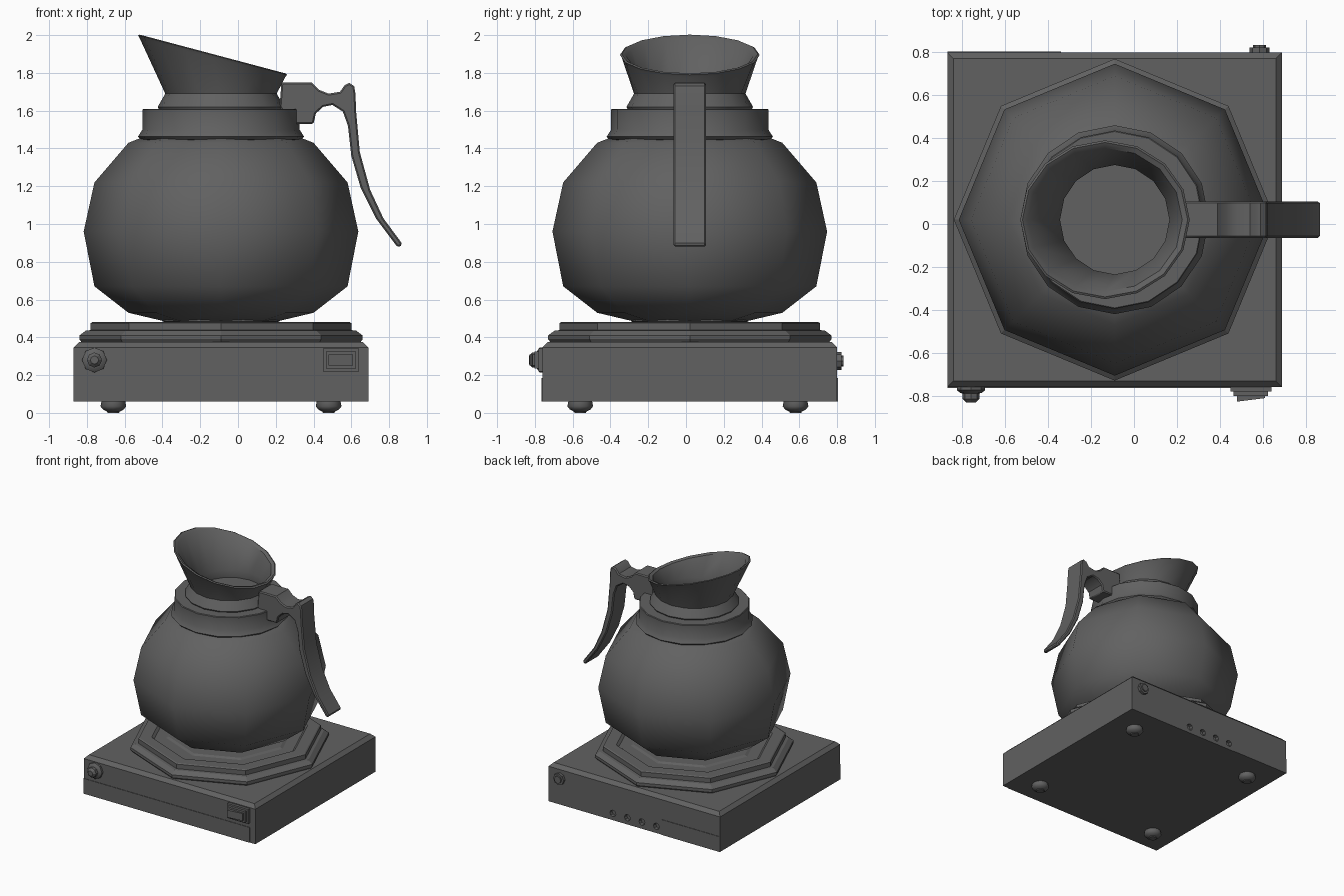
import bpy, bmesh, math
from mathutils import Matrix, Vector

if "Cube" in bpy.data.objects:
    bpy.data.objects.remove(bpy.data.objects["Cube"])

CX, CY = -0.09, 0.02          # shared axis of the pot and the warmer
mat = bpy.data.materials.new("dark grey")
mat.diffuse_color = (0.12, 0.12, 0.12, 1)
mat.use_nodes = True
mat.node_tree.nodes["Principled BSDF"].inputs["Base Color"].default_value = mat.diffuse_color


def finish(name, bm, angle=None):
    """Turn a bmesh into a named object; angle in degrees for smoothing."""
    bmesh.ops.recalc_face_normals(bm, faces=bm.faces)
    me = bpy.data.meshes.new(name)
    bm.to_mesh(me)
    bm.free()
    me.materials.append(mat)
    ob = bpy.data.objects.new(name, me)
    bpy.context.collection.objects.link(ob)
    if angle:
        bpy.ops.object.select_all(action='DESELECT')
        ob.select_set(True)
        bpy.context.view_layer.objects.active = ob
        bpy.ops.object.shade_smooth_by_angle(angle=math.radians(angle))
    return ob


def lathe(name, rings, n, angle=None, matrix=None):
    """Loft rings (radius, z[, y_radius, x_shift, slope]) and cap both ends."""
    bm = bmesh.new()
    loops = []
    for r, z, *rest in rings:
        ry, dx, slope = rest or (r, 0, 0)
        loop = []
        for i in range(n):
            a = 2 * math.pi * i / n
            x = r * math.cos(a)
            loop.append(bm.verts.new((x + dx, ry * math.sin(a), z - slope * x)))
        loops.append(loop)
    for a, b in zip(loops, loops[1:]):
        for i in range(n):
            j = (i + 1) % n
            bm.faces.new((a[i], a[j], b[j], b[i]))
    bm.faces.new(loops[0][::-1])
    bm.faces.new(loops[-1])
    bm.transform(matrix or Matrix.Translation((CX, CY, 0)))
    return finish(name, bm, angle)


def box(name, lo, hi):
    bm = bmesh.new()
    bmesh.ops.create_cube(bm, size=1)
    lo, hi = Vector(lo), Vector(hi)
    for v in bm.verts:
        v.co = (lo + hi) / 2 + v.co * (hi - lo)
    return finish(name, bm)


def prism(name, pts, axis, a, b, angle=None):
    """Extrude a 2D outline along x or y from a to b."""
    bm = bmesh.new()
    place = (lambda p, d: (d, p[0], p[1])) if axis == 'x' else (lambda p, d: (p[0], d, p[1]))
    v0 = [bm.verts.new(place(p, a)) for p in pts]
    v1 = [bm.verts.new(place(p, b)) for p in pts]
    bm.faces.new(v0)
    bm.faces.new(v1[::-1])
    for i in range(len(pts)):
        j = (i + 1) % len(pts)
        bm.faces.new((v0[i], v0[j], v1[j], v1[i]))
    return finish(name, bm, angle)


def facing(x, y, z, back):
    """Matrix that points a lathe's axis forward (-y) or back (+y)."""
    return Matrix.Translation((x, y, z)) @ Matrix.Rotation(math.radians(-90 if back else 90), 4, 'X')


# Warmer body: square slab with a chamfered top
H = 0.78
body = box("warmer_body", (CX - H, CY - H, 0.06), (CX + H, CY + H, 0.375))
bm = bmesh.new()
bm.from_mesh(body.data)
top = [e for e in bm.edges if all(v.co.z > 0.3 for v in e.verts)]
bmesh.ops.bevel(bm, geom=top, offset=0.028, segments=1, affect='EDGES')
bm.to_mesh(body.data)
bm.free()

# Lower trim strips on the front and on part of the back
box("front_trim", (CX - H, CY - H - 0.004, 0.06), (CX + H - 0.05, CY - H + 0.01, 0.185))
box("back_trim", (CX - H, CY + H - 0.01, 0.06), (-0.34, CY + H + 0.004, 0.185))

# Round vent holes in the back
for i in range(4):
    cut = lathe("vent_cutter", [(0.027, -0.03), (0.027, 0.03)], 8,
                matrix=facing(0.105 - 0.132 * i, CY + H, 0.115, True))
    cut.hide_render = True
    cut.hide_viewport = True
    mod = body.modifiers.new("vent", 'BOOLEAN')
    mod.operation = 'DIFFERENCE'
    mod.object = cut

# Feet
for x in (-0.66, 0.48):
    for y in (-0.56, 0.58):
        lathe("foot", [(0.03, 0.005), (0.055, 0.018), (0.068, 0.035), (0.062, 0.065)], 12, 50,
              Matrix.Translation((x, y, 0)))
        lathe("foot_pad", [(0.03, 0.0), (0.035, 0.012)], 12, 50, Matrix.Translation((x, y, 0)))

# Octagonal warming plate, stepped up to a rim and down inside it
lathe("warming_plate", [(0.735, 0.37), (0.75, 0.39), (0.75, 0.41), (0.715, 0.436), (0.69, 0.438),
                        (0.69, 0.475), (0.68, 0.481), (0.59, 0.481), (0.57, 0.465), (0.48, 0.465),
                        (0.46, 0.475), (0.36, 0.475)], 8)

# Front knob, back cord socket and rocker switch
lathe("knob", [(0.066, -0.01), (0.066, 0.015), (0.05, 0.027), (0.04, 0.03), (0.04, 0.055),
               (0.022, 0.072)], 8, 30, facing(-0.76, CY - H, 0.28, False))
lathe("cord_socket", [(0.047, -0.01), (0.047, 0.022), (0.03, 0.022), (0.03, 0.034)], 8, None,
      facing(0.585, CY + H, 0.275, True))
box("switch_frame", (0.45, -0.782, 0.22), (0.64, -0.74, 0.34))
box("switch_step", (0.465, -0.803, 0.235), (0.625, -0.77, 0.325))
bm = bmesh.new()
bmesh.ops.create_cube(bm, size=1)
for v in bm.verts:
    x, y, z = v.co
    depth = -0.79 if y > 0 else (-0.828 if x < 0 else -0.812)
    v.co = (0.545 + 0.13 * x, depth, 0.28 + 0.06 * z)
finish("switch_rocker", bm)

# Glass bulb: eight sides, fully smooth
lathe("pot_bulb", [(0.30, 0.485), (0.49, 0.53), (0.67, 0.67), (0.727, 0.96),
                   (0.67, 1.22), (0.49, 1.43), (0.40, 1.465)], 8, 62)
lathe("pot_base", [(0.28, 0.47), (0.31, 0.485), (0.31, 0.505)], 16, 40)

# Collar around the neck
lathe("collar", [(0.38, 1.44), (0.425, 1.447), (0.44, 1.462), (0.416, 1.50), (0.416, 1.605),
                 (0.411, 1.61), (0.32, 1.61)], 16, 35)

# Flared spout with a slanted rim, open down to a flat floor
S = 0.266
lathe("spout", [(0.325, 1.60), (0.335, 1.62), (0.295, 1.69, 0.295, 0, 0.0),
                (0.385, 1.88, 0.36, -0.045, S), (0.395, 1.895, 0.37, -0.045, S),
                (0.385, 1.90, 0.36, -0.045, S), (0.36, 1.888, 0.335, -0.045, S),
                (0.255, 1.69, 0.255, 0, 0.0), (0.26, 1.625)], 16, 40)

# Handle: curved outline extruded sideways, with softened edges
outline = [(0.23, 1.75), (0.39, 1.75), (0.43, 1.71), (0.48, 1.69), (0.54, 1.70), (0.565, 1.735),
           (0.59, 1.747), (0.615, 1.73), (0.622, 1.69), (0.625, 1.60), (0.645, 1.38), (0.70, 1.18),
           (0.77, 1.03), (0.866, 0.90), (0.862, 0.878), (0.84, 0.883), (0.73, 1.03), (0.65, 1.19),
           (0.60, 1.36), (0.582, 1.52), (0.555, 1.595), (0.50, 1.63), (0.45, 1.62), (0.412, 1.585),
           (0.40, 1.53), (0.28, 1.53), (0.22, 1.62)]
handle = prism("handle", outline, 'y', CY - 0.085, CY + 0.085, 35)
bev = handle.modifiers.new("soft_edges", 'BEVEL')
bev.width = 0.008
bev.segments = 1
bev.limit_method = 'ANGLE'
bev.angle_limit = math.radians(60)
